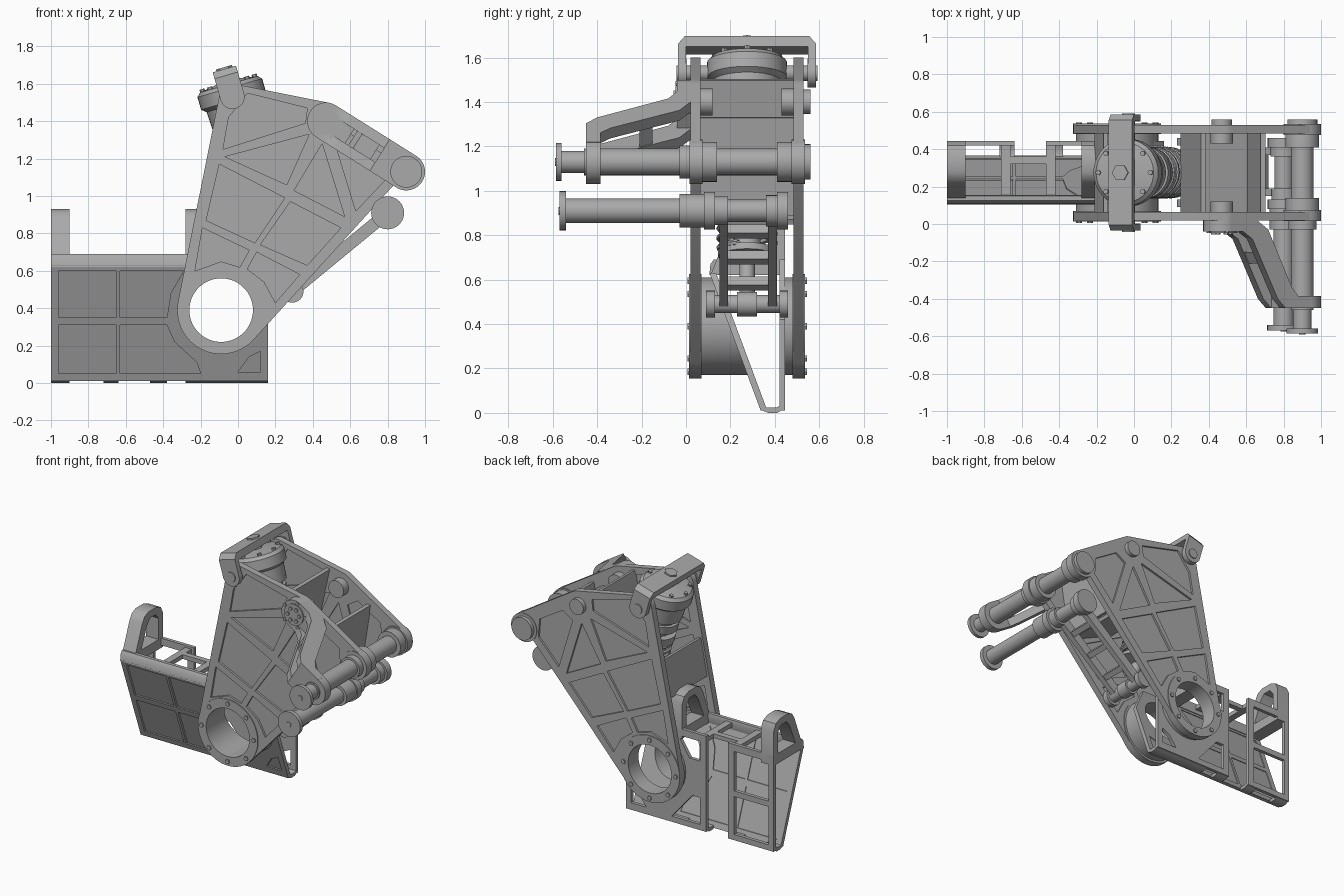
import bpy, bmesh, math
from mathutils import Matrix, Vector
from mathutils.geometry import convex_hull_2d

cube = bpy.data.objects.get("Cube")
if cube:
    bpy.data.objects.remove(cube)

grey = bpy.data.materials.new("machined grey")
grey.use_nodes = True
grey.diffuse_color = (0.4, 0.4, 0.4, 1)
grey.node_tree.nodes["Principled BSDF"].inputs["Base Color"].default_value = grey.diffuse_color

MID = 0.275                                   # centre plane between the side plates
RING, PIVOT, HUB, TIP = (-0.09, 0.39), (-0.03, 1.53), (0.47, 1.40), (0.90, 1.13)
LOWER, FOOT = (0.80, 0.91), (0.29, 0.49)
parts = []


def frame(a, b, d, origin=(0, 0, 0)):
    """Matrix taking local axes to the directions a, b, d."""
    m = Matrix((a, b, d)).transposed().to_4x4()
    m.translation = Vector(origin)
    return m


XZ = frame((1, 0, 0), (0, 0, 1), (0, 1, 0))   # profile in x,z, depth in y
YZ = frame((0, 1, 0), (0, 0, 1), (1, 0, 0))   # profile in y,z, depth in x


def finish(name, bm, matrix):
    bm.transform(matrix)
    bmesh.ops.remove_doubles(bm, verts=bm.verts, dist=0.0002)
    bmesh.ops.recalc_face_normals(bm, faces=bm.faces)
    mesh = bpy.data.meshes.new(name)
    bm.to_mesh(mesh)
    bm.free()
    mesh.materials.clear()
    mesh.materials.append(grey)
    obj = bpy.data.objects.new(name, mesh)
    bpy.context.scene.collection.objects.link(obj)
    parts.append(obj)
    return obj


def curve_bmesh(curve):
    obj = bpy.data.objects.new("temp", curve)
    bpy.context.scene.collection.objects.link(obj)
    bpy.context.view_layer.update()
    mesh = bpy.data.meshes.new_from_object(obj.evaluated_get(bpy.context.evaluated_depsgraph_get()))
    bm = bmesh.new()
    bm.from_mesh(mesh)
    bpy.data.objects.remove(obj)
    bpy.data.meshes.remove(mesh)
    return bm


def add_spline(curve, points, cyclic):
    spline = curve.splines.new("POLY")
    spline.points.add(len(points) - 1)
    for p, co in zip(spline.points, points):
        p.co = (*co, 1)
    spline.use_cyclic_u = cyclic


def prism(name, loops, d0, d1, matrix=XZ):
    """Extrude an outline (first loop) with holes (other loops) from d0 to d1."""
    curve = bpy.data.curves.new(name, "CURVE")
    curve.dimensions, curve.fill_mode = "2D", "BOTH"
    curve.extrude = (d1 - d0) / 2
    for loop in loops:
        add_spline(curve, [(u, v, 0) for u, v in loop], True)
    return finish(name, curve_bmesh(curve), matrix @ Matrix.Translation((0, 0, (d0 + d1) / 2)))


def circle(c, r, n=40):
    return [(c[0] + r * math.cos(math.tau * i / n), c[1] + r * math.sin(math.tau * i / n)) for i in range(n)]


def rect(x0, x1, z0, z1):
    return [(x0, z0), (x1, z0), (x1, z1), (x0, z1)]


def hull(points):
    return [points[i] for i in convex_hull_2d([Vector(p) for p in points])]


def beam(name, a, b, width, y0, y1):
    d = (Vector(b) - Vector(a)).normalized() * width / 2
    n = Vector((-d.y, d.x))
    a, b = Vector(a), Vector(b)
    return prism(name, [[a - n, b - n, b + n, a + n]], y0, y1)


def lathe(name, profile, matrix, n=32):
    """Solid of revolution about local z from (radius, height) pairs."""
    bm = bmesh.new()
    rings = [[bm.verts.new((*p, h)) for p in circle((0, 0), r, n)] for r, h in profile]
    for low, high in zip(rings, rings[1:]):
        for i in range(n):
            bm.faces.new((low[i], low[(i + 1) % n], high[(i + 1) % n], high[i]))
    bm.faces.new(rings[0][::-1])
    bm.faces.new(rings[-1])
    return finish(name, bm, matrix)


def stepped(name, c, steps):
    """Stepped shaft along y; steps are (radius, y0, y1)."""
    profile = [p for r, y0, y1 in steps for p in ((r, y0), (r, y1))]
    return lathe(name, profile, Matrix.Translation((c[0], 0, c[1])) @ Matrix.Rotation(-math.pi / 2, 4, "X"))


def bolts(name, c, radius, count, y0, y1, size=0.016):
    for x, z in circle(c, radius, count):
        prism(name, [circle((x, z), size, 6)], y0, y1)


# Tapered side plates with recessed panels between ribs
outline = hull(circle(RING, 0.235, 64) + circle(PIVOT, 0.07) + circle(HUB, 0.1) + [(0.95, 1.215), (0.925, 1.16)])
bore = circle(RING, 0.17, 64)
panels = [
    [(0.05, 1.55), (0.37, 1.47), (0.36, 1.39), (-0.08, 1.25), (-0.05, 1.42)],
    [(-0.07, 1.21), (0.38, 1.33), (0.26, 1.06)],
    [(-0.10, 1.17), (0.25, 0.99), (0.09, 0.75), (-0.17, 0.87)],
    [(-0.19, 0.83), (0.06, 0.71), (0.01, 0.62), (-0.09, 0.65), (-0.23, 0.60)],
    [(0.45, 1.28), (0.30, 1.03), (0.57, 0.89)],
    [(0.52, 1.28), (0.63, 0.92), (0.79, 1.09), (0.78, 1.22), (0.60, 1.33)],
    [(0.28, 0.97), (0.55, 0.83), (0.37, 0.63), (0.12, 0.74)],
    [(0.10, 0.70), (0.33, 0.58), (0.20, 0.43), (0.14, 0.54), (0.05, 0.61)],
]
for side, flip in (("front", 1), ("back", -1)):
    def span(a, b):
        return sorted((MID + flip * (a - MID), MID + flip * (b - MID)))
    prism(side + "_side_plate_ribs", [outline, bore] + panels, *span(0.02, 0.065))
    prism(side + "_side_plate_skin", [outline, bore], *span(0.034, 0.055))
    prism(side + "_bearing_ring", [circle(RING, 0.235, 64), bore], *span(0.014, 0.07))
    bolts(side + "_bearing_bolt", RING, 0.205, 8, *span(0.006, 0.02))
    prism(side + "_tip_boss", [circle(TIP, 0.1)], *span(0.015, 0.075))
    prism(side + "_hub_nut", [circle(HUB, 0.06)], *span(0.06, 0.12))
    prism(side + "_strap_pin", [circle(PIVOT, 0.035)], *span(-0.042, 0.1))
    prism(side + "_strap_foot", [circle(PIVOT, 0.065)], *span(-0.035, 0.002))
prism("back_hub_cap", [circle(HUB, 0.055)], 0.52, 0.56)

# Cross walls joining the two side plates
for a, b in (((0.37, 1.50), (0.26, 1.02)), ((0.69, 1.33), (0.62, 0.89)),
             ((-0.15, 1.16), (-0.20, 0.90)), ((0.26, 1.02), (0.62, 0.86))):
    beam("cross_wall", a, b, 0.025, 0.06, 0.49)

# Rollers with stepped shafts
stepped("upper_roller", TIP, [
    (0.085, -0.585, -0.56), (0.05, -0.56, -0.46), (0.06, -0.46, -0.03), (0.075, -0.03, 0.07), (0.09, 0.07, 0.14),
    (0.06, 0.14, 0.41), (0.09, 0.41, 0.48), (0.08, 0.53, 0.56)])
stepped("lower_roller", LOWER, [
    (0.088, -0.57, -0.54), (0.055, -0.54, -0.03), (0.075, -0.03, 0.08), (0.085, 0.08, 0.13),
    (0.065, 0.13, 0.19), (0.05, 0.19, 0.36), (0.07, 0.36, 0.41), (0.085, 0.41, 0.46)])
for name, c, y in (("upper", TIP, -0.59), ("lower", LOWER, -0.575)):
    prism(name + "_roller_screw", [circle(c, 0.018, 8)], y, y + 0.02)

# Ladder link from the lower roller to the foot of the shock
for y in (0.15, 0.37):
    beam("link_rail", LOWER, FOOT, 0.065, y, y + 0.04)
for t in (0.22, 0.5, 0.78):
    x, z = Vector(LOWER).lerp(Vector(FOOT), t)
    beam("link_rung", (x - 0.015, z - 0.012), (x + 0.015, z + 0.012), 0.05, 0.17, 0.39)
stepped("link_axle", FOOT, [(0.06, 0.09, 0.13), (0.04, 0.13, 0.23), (0.055, 0.23, 0.32),
                            (0.04, 0.32, 0.42), (0.06, 0.42, 0.46)])

# Cranked arm from the hub to the outboard roller
along = (Vector(TIP) - Vector(HUB)).normalized()
arm = frame((along.x, 0, along.y), (0, 1, 0), (-along.y, 0, along.x), (HUB[0], 0, HUB[1]))
rail = [(0, 0.02), (0.16, 0.02), (0.23, -0.03), (0.38, -0.34), (0.42, -0.385), (0.5, -0.385),
        (0.5, -0.45), (0.34, -0.45), (0.29, -0.40), (0.13, -0.08), (0.07, -0.04), (0, -0.04)]
for low, high in ((0.045, 0.1), (-0.1, -0.045)):
    prism("arm_rail", [rail], low, high, arm)
prism("arm_root_web", [rect(0, 0.15, -0.04, 0.02)], -0.05, 0.05, arm)
prism("arm_middle_web", [[(0.17, -0.15), (0.28, -0.15), (0.31, -0.21), (0.20, -0.21)]], -0.05, 0.05, arm)
prism("arm_end_web", [rect(0.34, 0.5, -0.45, -0.385)], -0.05, 0.05, arm)
prism("arm_hub", [circle(HUB, 0.1)], -0.04, 0.03)
prism("arm_hub_cap", [circle(HUB, 0.075)], -0.048, -0.03)
bolts("arm_hub_bolt", HUB, 0.045, 6, -0.056, -0.03, 0.014)
bolts("arm_rim_bolt", HUB, 0.088, 5, -0.048, -0.03, 0.012)
prism("arm_end", [circle(TIP, 0.1)], -0.45, -0.385)

# Tilted shock: strap, canister, spring and rod
tilt = Matrix.Translation((PIVOT[0], MID, PIVOT[1])) @ Matrix.Rotation(-0.28, 4, "Y")
half = [(0.31, 0), (0.31, 0.12), (0.28, 0.155), (0, 0.155)]
inner = [(0, 0.105), (0.275, 0.105), (0.275, 0)]
right_half = inner + half
strap = right_half[1:-1] + [half[-1]] + [(-u, v) for u, v in half[-2::-1]] + [(-u, v) for u, v in inner[:0:-1]]
prism("top_strap", [strap], -0.065, 0.065, tilt @ YZ)
lathe("shock_stud", [(0.045, 0.05), (0.045, 0.165)], tilt, 6)
lathe("shock_canister", [(0.14, -0.34), (0.14, -0.28), (0.10, -0.28), (0.10, -0.24), (0.14, -0.24), (0.14, -0.18),
                         (0.12, -0.18), (0.12, -0.15), (0.15, -0.15), (0.155, -0.04), (0.18, -0.02),
                         (0.18, 0.05), (0.16, 0.07), (0.07, 0.085)], tilt, 40)
for x, y in circle((0, 0), 0.145, 8):
    lathe("canister_bolt", [(0.014, 0.05), (0.014, 0.085)], tilt @ Matrix.Translation((x, y, 0)), 6)
lathe("shock_rod", [(0.035, -1.08), (0.035, -0.86), (0.13, -0.86), (0.13, -0.83), (0.06, -0.83), (0.06, -0.3)], tilt)
spring = bpy.data.curves.new("shock_spring", "CURVE")
spring.dimensions, spring.bevel_depth, spring.bevel_resolution = "3D", 0.014, 1
turns, step = 11, 20
add_spline(spring, [(0.125 * math.cos(math.tau * i / step), 0.125 * math.sin(math.tau * i / step),
                     -0.33 - 0.5 * i / (turns * step)) for i in range(turns * step)], False)
finish("shock_spring", curve_bmesh(spring), tilt)

# Base trough: leaning front wall, made upright and then sheared
lean = XZ.copy()
lean[1][1], lean[1][3] = -0.372, 0.34
wall = [(-1, 0.01), (0.16, 0.01), (0.16, 0.42), (0.03, 0.63), (-1, 0.63)]
wall_panels = [
    rect(-0.96, -0.65, 0.05, 0.31), rect(-0.96, -0.65, 0.35, 0.6),
    [(-0.63, 0.35), (-0.38, 0.35), (-0.36, 0.48), (-0.29, 0.6), (-0.63, 0.6)],
    [(-0.63, 0.05), (-0.2, 0.05), (-0.22, 0.11), (-0.34, 0.22), (-0.38, 0.31), (-0.63, 0.31)],
    [(0, 0.06), (0.12, 0.06), (0.12, 0.17), (0.06, 0.14)],
]
prism("base_front_ribs", [wall, bore] + wall_panels, 0, 0.03, lean)
prism("base_front_skin", [wall, bore], 0.014, 0.024, lean)
prism("base_front_rim", [[(0.105, 0.62), (0.145, 0.62), (0.155, 0.67), (0.15, 0.69), (0.125, 0.69), (0.11, 0.67)]],
      -1, -0.2, YZ)

# Front bearing drum, trimmed where it meets the leaning wall
drum = prism("front_drum", [circle(RING, 0.22, 64), bore], 0.06, 0.32)
bm = bmesh.new()
bm.from_mesh(drum.data)
bmesh.ops.bisect_plane(bm, geom=bm.verts[:] + bm.edges[:] + bm.faces[:], plane_co=(0, 0.35, 0),
                       plane_no=(0, 1, 0.372), clear_outer=True)
bm.to_mesh(drum.data)
bm.free()
prism("back_drum", [circle(RING, 0.22, 64), bore], 0.425, 0.49)

# Open back frames, with a gap between them
prism("base_back_outer_frame", [rect(-1, -0.64, 0.01, 0.69), rect(-0.96, -0.69, 0.05, 0.32),
                                rect(-0.96, -0.69, 0.36, 0.64)], 0.42, 0.445)
prism("base_back_inner_frame", [[(-0.47, 0.01), (0.16, 0.01), (0.16, 0.42), (-0.05, 0.69), (-0.47, 0.69)], bore,
                                [(-0.42, 0.05), (-0.2, 0.05), (-0.36, 0.24), (-0.42, 0.24)],
                                [(-0.42, 0.5), (-0.34, 0.5), (-0.25, 0.64), (-0.42, 0.64)],
                                wall_panels[-1]], 0.42, 0.445)

# Rounded bottom strips and straps over the top
keel = [(0.325, 0.045), (0.345, 0.01), (0.37, 0), (0.41, 0), (0.435, 0.015), (0.445, 0.045), (0.41, 0.025), (0.36, 0.025)]
for x0, x1 in ((-1, -0.9), (-0.72, -0.64), (-0.47, -0.38), (-0.28, 0.16)):
    prism("base_keel", [keel], x0, x1, YZ)
for x in (-0.71, -0.47):
    prism("base_top_strap", [rect(0.13, 0.44, 0.645, 0.675)], x, x + 0.05, YZ)
prism("base_top_rail", [rect(0.32, 0.36, 0.645, 0.675)], -0.7, -0.43, YZ)

# Arched lugs standing on the trough
lug = [(0.11, 0.62), (0.21, 0.87), (0.235, 0.91), (0.28, 0.93), (0.37, 0.93), (0.42, 0.91), (0.445, 0.86), (0.445, 0.62)]
slot = [(0.20, 0.69), (0.265, 0.84), (0.30, 0.88), (0.36, 0.88), (0.395, 0.84), (0.395, 0.69)]
for x0, x1 in ((-1, -0.9), (-0.28, -0.18)):
    prism("base_lug", [lug, slot], x0, x1, YZ)

# Crisp edges with smooth round surfaces
bpy.ops.object.select_all(action="DESELECT")
for obj in parts:
    obj.select_set(True)
bpy.context.view_layer.objects.active = parts[0]
bpy.ops.object.shade_smooth_by_angle(angle=math.radians(35))
